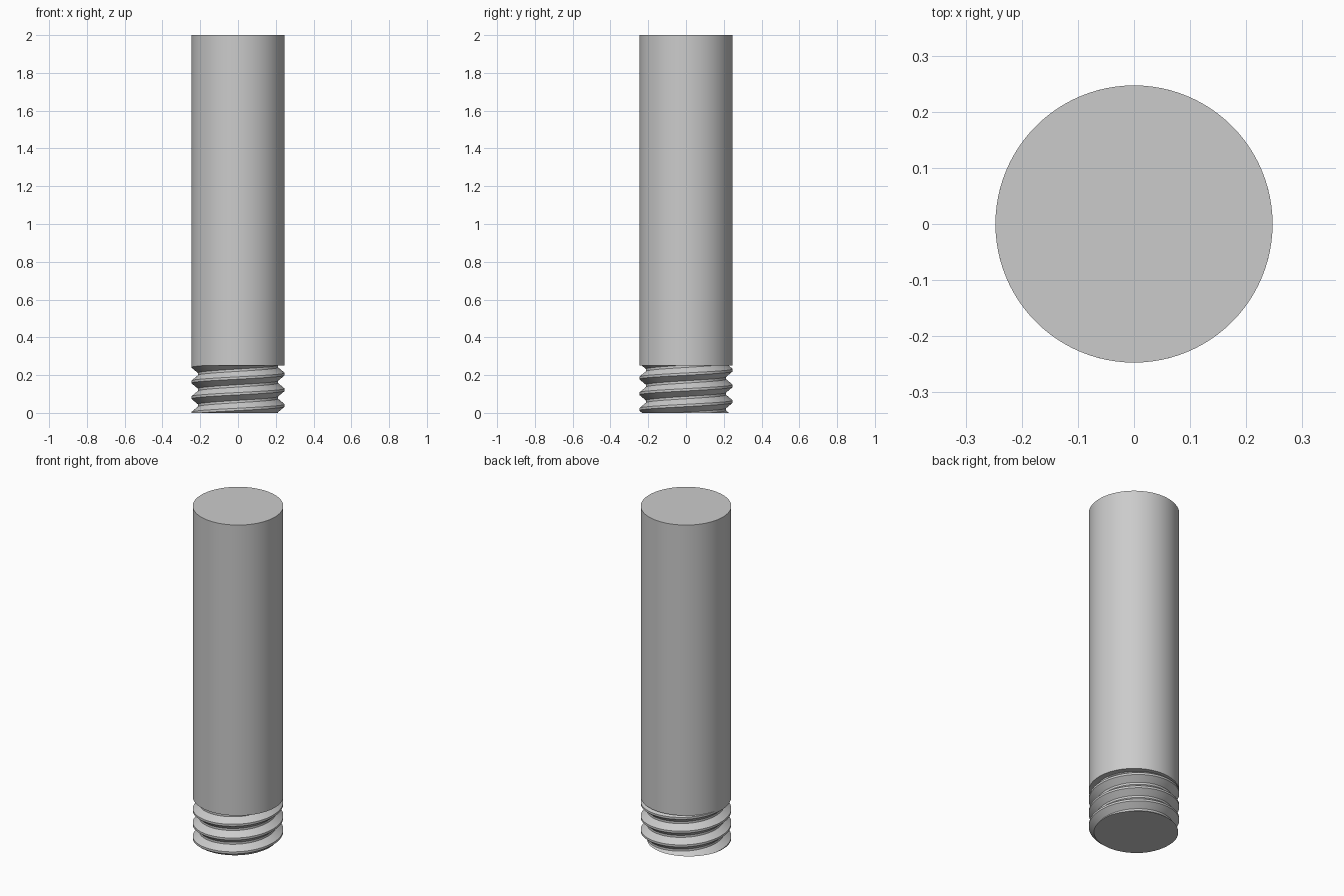
import bpy, bmesh, math
from mathutils import Vector

cube = bpy.data.objects.get("Cube")
if cube:
    bpy.data.objects.remove(cube, do_unlink=True)

RADIUS, ROOT = 0.247, 0.212
SHOULDER, TOP = 0.25, 2.0
PITCH = 0.083
SEGMENTS = 96

steel = bpy.data.materials.new("steel grey")
steel.use_nodes = True
steel.diffuse_color = (0.6, 0.6, 0.6, 1)
steel.node_tree.nodes["Principled BSDF"].inputs["Base Color"].default_value = (0.6, 0.6, 0.6, 1)


def finish(bm, name):
    bmesh.ops.recalc_face_normals(bm, faces=bm.faces)
    mesh = bpy.data.meshes.new(name)
    bm.to_mesh(mesh)
    bm.free()
    obj = bpy.data.objects.new(name, mesh)
    bpy.context.collection.objects.link(obj)
    mesh.materials.append(steel)
    bpy.ops.object.select_all(action='DESELECT')
    obj.select_set(True)
    bpy.context.view_layer.objects.active = obj
    bpy.ops.object.shade_smooth_by_angle(angle=math.radians(25))


# Plain cylindrical shaft
bm = bmesh.new()
bmesh.ops.create_cone(bm, cap_ends=True, segments=SEGMENTS, radius1=RADIUS,
                      radius2=RADIUS, depth=TOP - SHOULDER)
bmesh.ops.translate(bm, verts=bm.verts, vec=(0, 0, (TOP + SHOULDER) / 2))
finish(bm, "shaft")

# Threaded end: one tooth profile swept along a right-handed helix
bm = bmesh.new()
start = -2.1 * PITCH
tooth = [(ROOT, 0), (ROOT, 0.15), (RADIUS, 0.5), (RADIUS, 0.65), (ROOT, 1)]
points = [bm.verts.new((r, 0, start + t * PITCH)) for r, t in tooth]
edges = [bm.edges.new(pair) for pair in zip(points, points[1:])]
turns = 7
steps = turns * SEGMENTS
bmesh.ops.spin(bm, geom=points + edges, cent=(0, 0, 0), axis=(0, 0, 1),
               dvec=Vector((0, 0, PITCH / SEGMENTS)),
               angle=turns * math.tau, steps=steps)
bmesh.ops.remove_doubles(bm, verts=bm.verts, dist=0.0002)

# Trim the thread square at both ends and close it
for height, side in ((0, -1), (SHOULDER, 1)):
    bmesh.ops.bisect_plane(bm, geom=bm.verts[:] + bm.edges[:] + bm.faces[:],
                           plane_co=(0, 0, height), plane_no=(0, 0, side),
                           clear_outer=True)
    bmesh.ops.remove_doubles(bm, verts=bm.verts, dist=0.0002)
    rim = [e for e in bm.edges if e.is_boundary
           and all(abs(v.co.z - height) < 0.001 for v in e.verts)]
    bmesh.ops.holes_fill(bm, edges=rim, sides=0)
finish(bm, "threaded_end")
